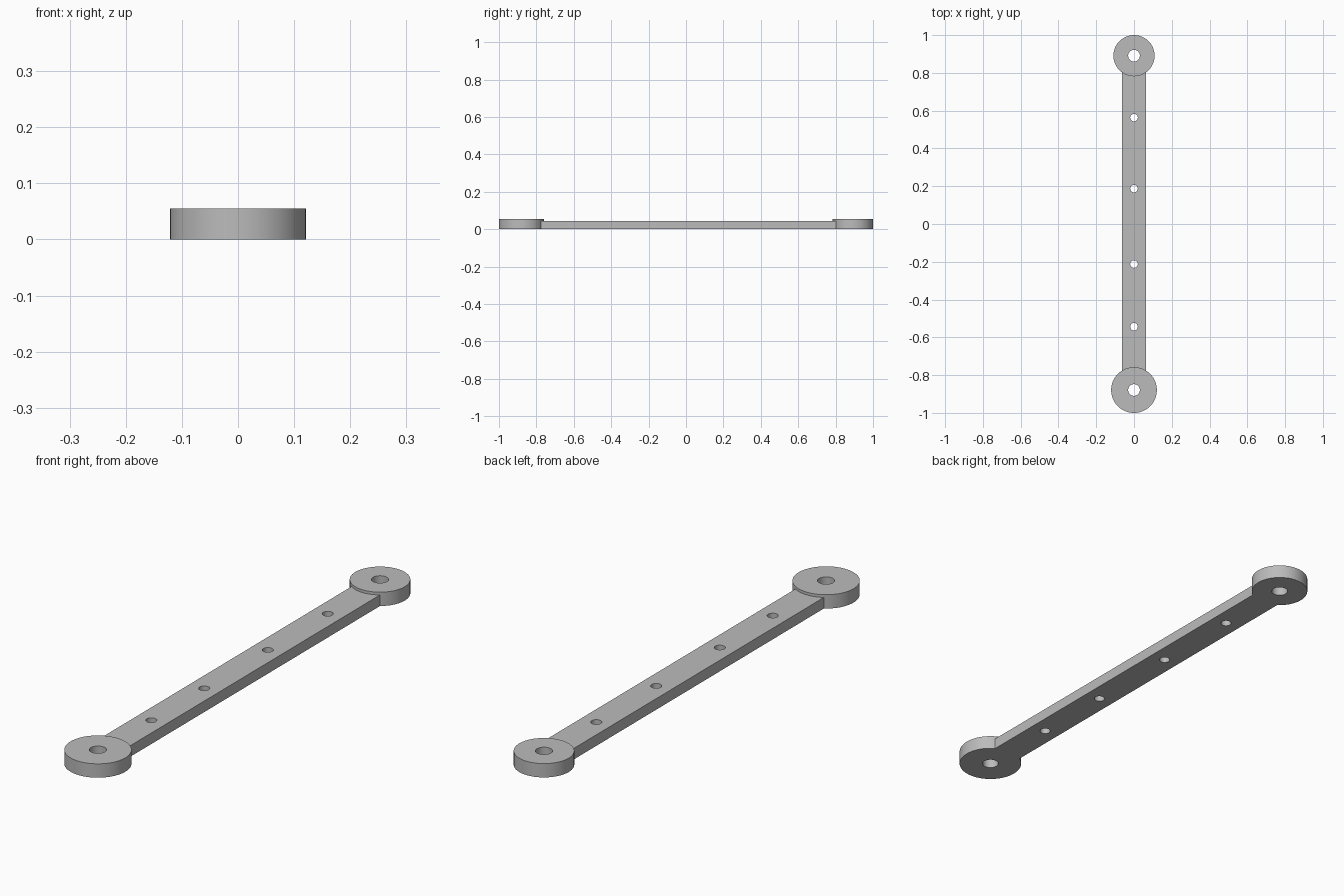
import bpy

if "Cube" in bpy.data.objects:
    bpy.data.objects.remove(bpy.data.objects["Cube"], do_unlink=True)

BAR_WIDTH, BAR_HEIGHT = 0.125, 0.044
EYE_HEIGHT = 0.055
FRONT_Y, FRONT_RADIUS = -0.879, 0.121
BACK_Y, BACK_RADIUS = 0.891, 0.109
PIVOT_HOLE, SMALL_HOLE = 0.031, 0.02

grey = bpy.data.materials.new("plain grey")
grey.use_nodes = True
colour = (0.5, 0.5, 0.5, 1)
grey.diffuse_color = colour
grey.node_tree.nodes["Principled BSDF"].inputs["Base Color"].default_value = colour


def disc(name, y, radius, bottom, top, sides=96):
    bpy.ops.mesh.primitive_cylinder_add(
        vertices=sides, radius=radius, depth=top - bottom,
        location=(0, y, (bottom + top) / 2))
    ob = bpy.context.object
    ob.name = name
    ob.data.materials.append(grey)
    return ob


def combine(target, tool, operation):
    mod = target.modifiers.new(operation.lower(), "BOOLEAN")
    mod.operation, mod.solver, mod.object = operation, "EXACT", tool
    bpy.context.view_layer.objects.active = target
    bpy.ops.object.modifier_apply(modifier=mod.name)
    bpy.data.objects.remove(tool, do_unlink=True)


# Flat bar running between the two eye centres
bpy.ops.mesh.primitive_cube_add(
    size=1, location=(0, (FRONT_Y + BACK_Y) / 2, BAR_HEIGHT / 2))
link = bpy.context.object
link.name = "link_arm"
link.scale = (BAR_WIDTH, BACK_Y - FRONT_Y, BAR_HEIGHT)
bpy.ops.object.transform_apply(location=True, scale=True)
link.data.materials.append(grey)

# Thicker round eyes, the front one larger
combine(link, disc("front_eye", FRONT_Y, FRONT_RADIUS, 0, EYE_HEIGHT), "UNION")
combine(link, disc("back_eye", BACK_Y, BACK_RADIUS, 0, EYE_HEIGHT), "UNION")

# Pivot holes through the eyes and small holes along the bar
holes = [(FRONT_Y, PIVOT_HOLE), (BACK_Y, PIVOT_HOLE)]
holes += [(y, SMALL_HOLE) for y in (-0.544, -0.212, 0.187, 0.563)]
for y, radius in holes:
    combine(link, disc("hole_cutter", y, radius, -0.1, 0.2, 48), "DIFFERENCE")

# Smooth round walls, sharp rims
bpy.ops.object.select_all(action="DESELECT")
link.select_set(True)
bpy.context.view_layer.objects.active = link
bpy.ops.object.shade_smooth_by_angle()
